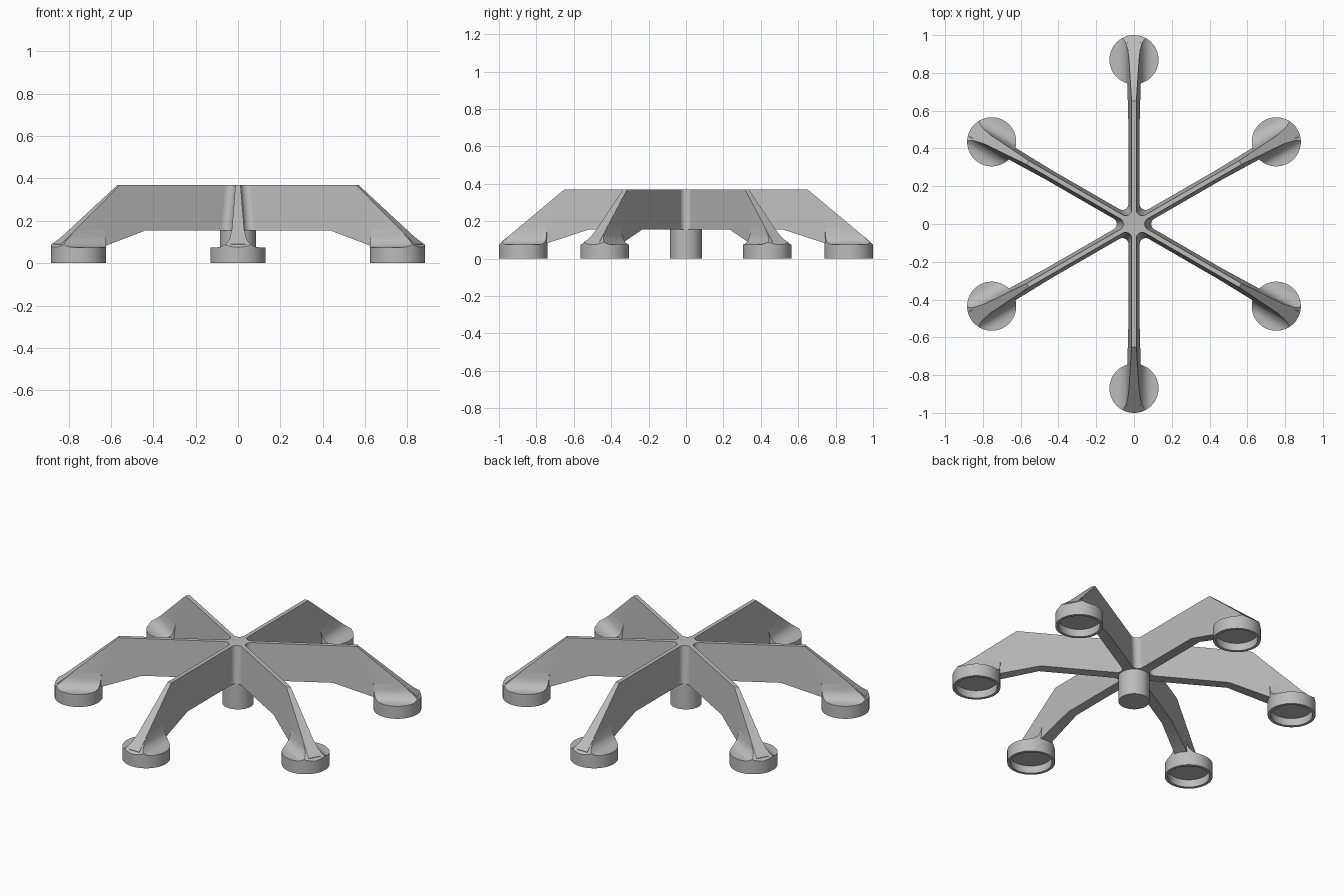
import bpy, bmesh
from math import sin, cos, pi, radians, sqrt
from mathutils import Matrix

cube = bpy.data.objects.get("Cube")
if cube:
    bpy.data.objects.remove(cube, do_unlink=True)

grey = bpy.data.materials.new("plain grey")
grey.use_nodes = True
grey.diffuse_color = (0.5, 0.5, 0.5, 1)
grey.node_tree.nodes["Principled BSDF"].inputs["Base Color"].default_value = (0.5, 0.5, 0.5, 1)

TOP, UNDER, FOOT_TOP = 0.37, 0.155, 0.075
FOOT_POS, FOOT_R = 0.87, 0.13
W_TOP, W_LOW = 0.012, 0.036          # blade half widths at TOP and FOOT_TOP


def half_width(z):
    return W_LOW + (W_TOP - W_LOW) * (z - FOOT_TOP) / (TOP - FOOT_TOP)


def add_object(name, bm):
    bmesh.ops.recalc_face_normals(bm, faces=bm.faces)
    mesh = bpy.data.meshes.new(name)
    bm.to_mesh(mesh)
    bm.free()
    mesh.materials.append(grey)
    obj = bpy.data.objects.new(name, mesh)
    bpy.context.collection.objects.link(obj)
    return obj


def loft(name, loop_a, loop_b):
    """Closed solid between two matching loops."""
    bm = bmesh.new()
    a = [bm.verts.new(p) for p in loop_a]
    b = [bm.verts.new(p) for p in loop_b]
    bm.faces.new(a)
    bm.faces.new(b)
    for i in range(len(a)):
        j = (i + 1) % len(a)
        bm.faces.new((a[i], a[j], b[j], b[i]))
    return add_object(name, bm)


def cylinder(name, radius, x, z0, z1):
    bm = bmesh.new()
    bmesh.ops.create_cone(bm, cap_ends=True, segments=64, radius1=radius, radius2=radius,
                          depth=z1 - z0, matrix=Matrix.Translation((x, 0, (z0 + z1) / 2)))
    return add_object(name, bm)


def activate(obj):
    bpy.ops.object.select_all(action='DESELECT')
    obj.select_set(True)
    bpy.context.view_layer.objects.active = obj


def boolean(obj, cutter, operation):
    mod = obj.modifiers.new("cut", 'BOOLEAN')
    mod.operation, mod.object, mod.solver = operation, cutter, 'EXACT'
    activate(obj)
    bpy.ops.object.modifier_apply(modifier=mod.name)
    bpy.data.objects.remove(cutter, do_unlink=True)


def smooth(obj):
    activate(obj)
    bpy.ops.object.shade_smooth_by_angle(angle=radians(25))


# Tapered blade along +x with a sloping outer end
side = [(0, TOP), (0.65, TOP), (0.985, 0.09), (0.985, 0.07), (0.78, 0.07), (0.52, UNDER), (0, UNDER)]
blade = loft("arm", [(x, -half_width(z), z) for x, z in side],
             [(x, half_width(z), z) for x, z in side])

# Foot: a disc whose top sweeps up into the blade with a concave fillet
foot = cylinder("foot", FOOT_R, FOOT_POS, 0, 0.2)
R = 0.065
fillet = [(W_LOW + R - R * sin(a), FOOT_TOP + R - R * cos(a))
          for a in [i * pi / 2 / 10 for i in range(10)]]
half = [(0.2, -0.1), (0.2, FOOT_TOP)] + fillet + [(half_width(0.16), 0.16)]
section = half + [(-y, z) for y, z in reversed(half)]
boolean(foot, loft("fillet_cutter", [(0.6, y, z) for y, z in section],
                   [(1.1, y, z) for y, z in section]), 'INTERSECT')
slope = [(0.6, -0.1), (1.1, -0.1), (1.1, FOOT_TOP), (1.0, FOOT_TOP), (0.65, TOP), (0.6, TOP)]
boolean(foot, loft("slope_cutter", [(x, -0.3, z) for x, z in slope],
                   [(x, 0.3, z) for x, z in slope]), 'INTERSECT')
boolean(foot, cylinder("recess_cutter", 0.113, FOOT_POS, -0.1, 0.045), 'DIFFERENCE')

# Join foot and blade into one arm, then repeat it round the hub
boolean(blade, foot, 'UNION')
smooth(blade)
blade.rotation_euler.z = radians(30)
blade.name = "arm_1"
for k in range(1, 6):
    arm = blade.copy()
    arm.name = f"arm_{k + 1}"
    arm.rotation_euler.z = radians(30 + 60 * k)
    bpy.context.collection.objects.link(arm)


# Core with concave corners between neighbouring arms
def core_loop(z, r=0.032):
    w, pts = half_width(z), []
    for k in range(6):
        mid = radians(60 * k)
        d = 2 * (w + r)
        for i in range(9):
            a = mid + pi + radians(60 - 15 * i)
            pts.append((d * cos(mid) + r * cos(a), d * sin(mid) + r * sin(a), z))
    return pts


smooth(loft("core", core_loop(UNDER), core_loop(TOP)))

# Central post
smooth(cylinder("hub_post", 0.085, 0, 0, 0.16))
